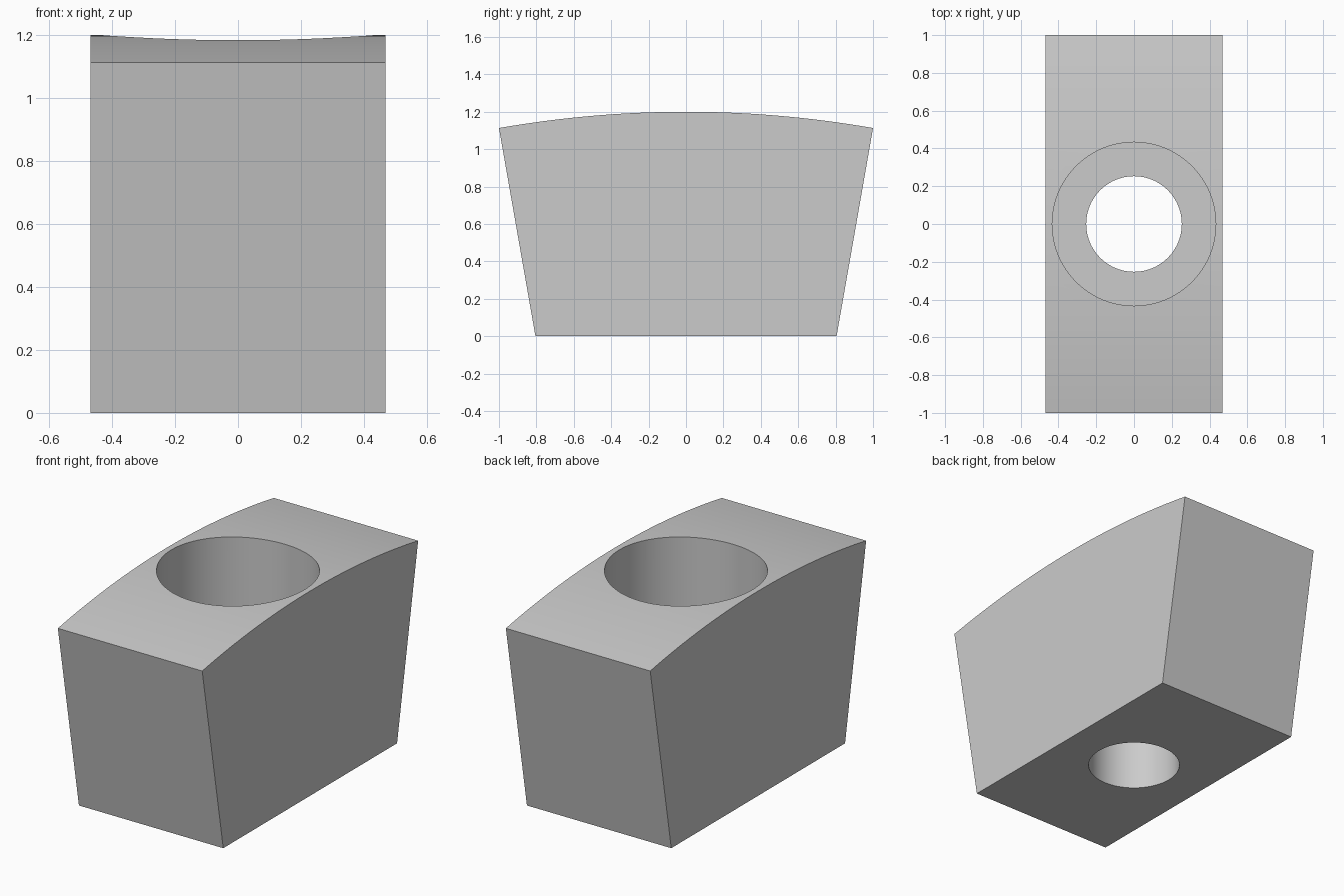
import bpy, bmesh, math

cube = bpy.data.objects.get("Cube")
if cube:
    bpy.data.objects.remove(cube, do_unlink=True)

HALF_WIDTH = 0.468
HALF_BASE = 0.805
EDGE_Z, CROWN_Z = 1.113, 1.2
LEDGE_Z = 0.5
ARC_STEPS = 32

grey = bpy.data.materials.new("plain grey")
grey.use_nodes = True
grey.diffuse_color = (0.6, 0.6, 0.6, 1)
grey.node_tree.nodes["Principled BSDF"].inputs["Base Color"].default_value = (0.6, 0.6, 0.6, 1)

# Side profile: tapered sides under a shallow circular crown
rise = CROWN_Z - EDGE_Z
radius = (1 + rise ** 2) / (2 * rise)
half_angle = math.asin(1 / radius)
profile = [(-HALF_BASE, 0), (HALF_BASE, 0)]
for i in range(ARC_STEPS + 1):
    a = half_angle * (1 - 2 * i / ARC_STEPS)
    profile.append((radius * math.sin(a), CROWN_Z - radius * (1 - math.cos(a))))

# Block: profile extruded across the width
bm = bmesh.new()
face = bm.faces.new([bm.verts.new((-HALF_WIDTH, y, z)) for y, z in profile])
new = bmesh.ops.extrude_face_region(bm, geom=[face])["geom"]
bmesh.ops.translate(bm, vec=(2 * HALF_WIDTH, 0, 0),
                    verts=[v for v in new if isinstance(v, bmesh.types.BMVert)])
bmesh.ops.recalc_face_normals(bm, faces=bm.faces)
mesh = bpy.data.meshes.new("block")
bm.to_mesh(mesh)
bm.free()
mesh.materials.append(grey)
block = bpy.data.objects.new("block", mesh)
bpy.context.collection.objects.link(block)


def bore(name, r, bottom, top):
    """Cut a vertical round hole through the block."""
    bpy.ops.mesh.primitive_cylinder_add(vertices=96, radius=r, depth=top - bottom,
                                        location=(0, 0, (top + bottom) / 2))
    cutter = bpy.context.object
    cutter.name = name
    cutter.hide_render = True
    cutter.data.materials.append(grey)
    mod = block.modifiers.new(name, "BOOLEAN")
    mod.operation = "DIFFERENCE"
    mod.solver = "EXACT"
    mod.object = cutter
    bpy.ops.object.select_all(action="DESELECT")
    block.select_set(True)
    bpy.context.view_layer.objects.active = block
    bpy.ops.object.modifier_apply(modifier=name)
    bpy.data.objects.remove(cutter, do_unlink=True)


# Wide counterbore from above, narrow hole right through
bore("counterbore", 0.433, LEDGE_Z, 1.5)
bore("through_hole", 0.253, -0.3, 1.4)

bpy.ops.object.shade_smooth_by_angle(angle=math.radians(30))
